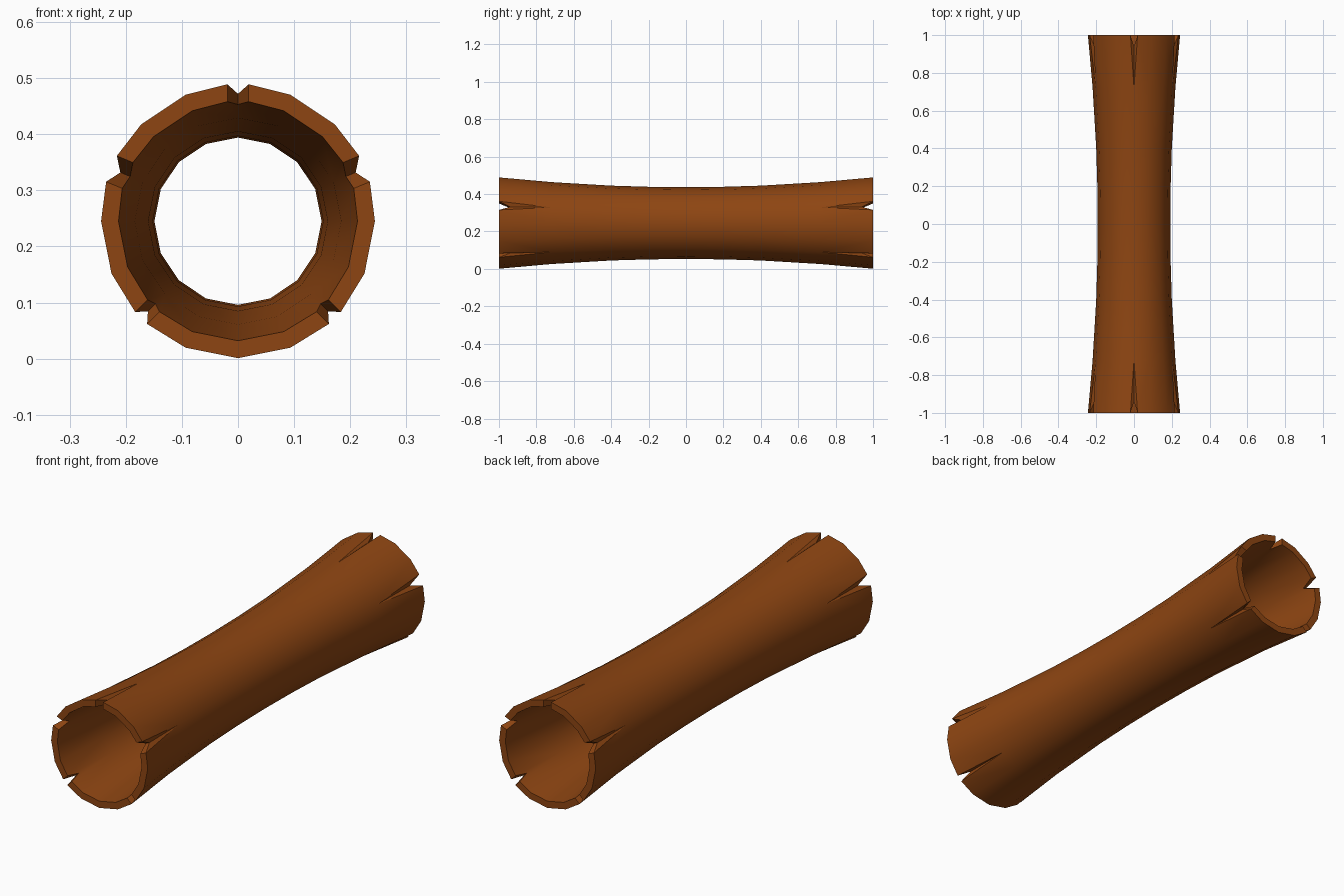
import bpy, bmesh, math

if "Cube" in bpy.data.objects:
    bpy.data.objects.remove(bpy.data.objects["Cube"])

N = 16
CZ = 0.245
# length position, outer radius, inner radius (one half, middle to end)
HALF = [(0.0, 0.192, 0.149), (0.2, 0.194, 0.152), (0.4, 0.200, 0.160),
        (0.72, 0.219, 0.184), (1.0, 0.244, 0.213)]
# split position round the rim (from the top): half width of the crack
CRACKS = {0: 0.019, 3: 0.025, 6: 0.015, 10: 0.015, 13: 0.025}

bm = bmesh.new()


def point(step, r, y, side=0.0):
    a = step * 2 * math.pi / N
    return bm.verts.new((r * math.sin(a) + side * math.cos(a), y,
                         CZ + r * math.cos(a) - side * math.sin(a)))


def ring(r, y):
    return [point(i, r, y) for i in range(N)]


def strip(a, b):
    for i in range(N):
        j = (i + 1) % N
        bm.faces.new((a[i], a[j], b[j], b[i]))


# plain flared wall between the cracked ends
full = [(-y, o, i) for y, o, i in reversed(HALF[1:-1])] + HALF[:-1]
outer = [ring(o, y) for y, o, i in full]
inner = [ring(i, y) for y, o, i in full]
for rings in (outer, inner):
    for a, b in zip(rings, rings[1:]):
        strip(a, b)


# cracked end: each rim corner is split into two, with a V notch between
def cracked_end(o_base, i_base, s):
    y, ro, ri = HALF[-1]
    rims = []
    for r in (ro, ri):
        left, right = [], []
        for k in range(N):
            w = CRACKS.get(k, 0)
            left.append(point(k, r, s * y, -w))
            right.append(point(k, r, s * y, w) if w else left[-1])
        rims.append((left, right))
    (ol, orr), (il, ir) = rims
    for k in range(N):
        j = (k + 1) % N
        bm.faces.new((orr[k], ol[j], o_base[j], o_base[k]))
        bm.faces.new((ir[k], il[j], i_base[j], i_base[k]))
        bm.faces.new((orr[k], ol[j], il[j], ir[k]))
    for k in CRACKS:
        ao = point(k, 0.227, s * 0.94)
        ai = point(k, 0.208, s * 0.94)
        for l, r, apex, base in ((ol, orr, ao, o_base), (il, ir, ai, i_base)):
            bm.faces.new((l[k], apex, base[k]))
            bm.faces.new((apex, r[k], base[k]))
        bm.faces.new((ol[k], il[k], ai, ao))
        bm.faces.new((orr[k], ir[k], ai, ao))


cracked_end(outer[0], inner[0], -1)
cracked_end(outer[-1], inner[-1], 1)
bmesh.ops.recalc_face_normals(bm, faces=bm.faces)

mesh = bpy.data.meshes.new("hollow_log")
bm.to_mesh(mesh)
bm.free()
log = bpy.data.objects.new("hollow_log", mesh)
bpy.context.collection.objects.link(log)

bark = bpy.data.materials.new("brown bark")
bark.diffuse_color = (0.27, 0.06, 0.006, 1)
bark.use_nodes = True
bark.node_tree.nodes["Principled BSDF"].inputs["Base Color"].default_value = bark.diffuse_color
mesh.materials.append(bark)

bpy.context.view_layer.objects.active = log
log.select_set(True)
bpy.ops.object.shade_smooth_by_angle(angle=math.radians(30))
